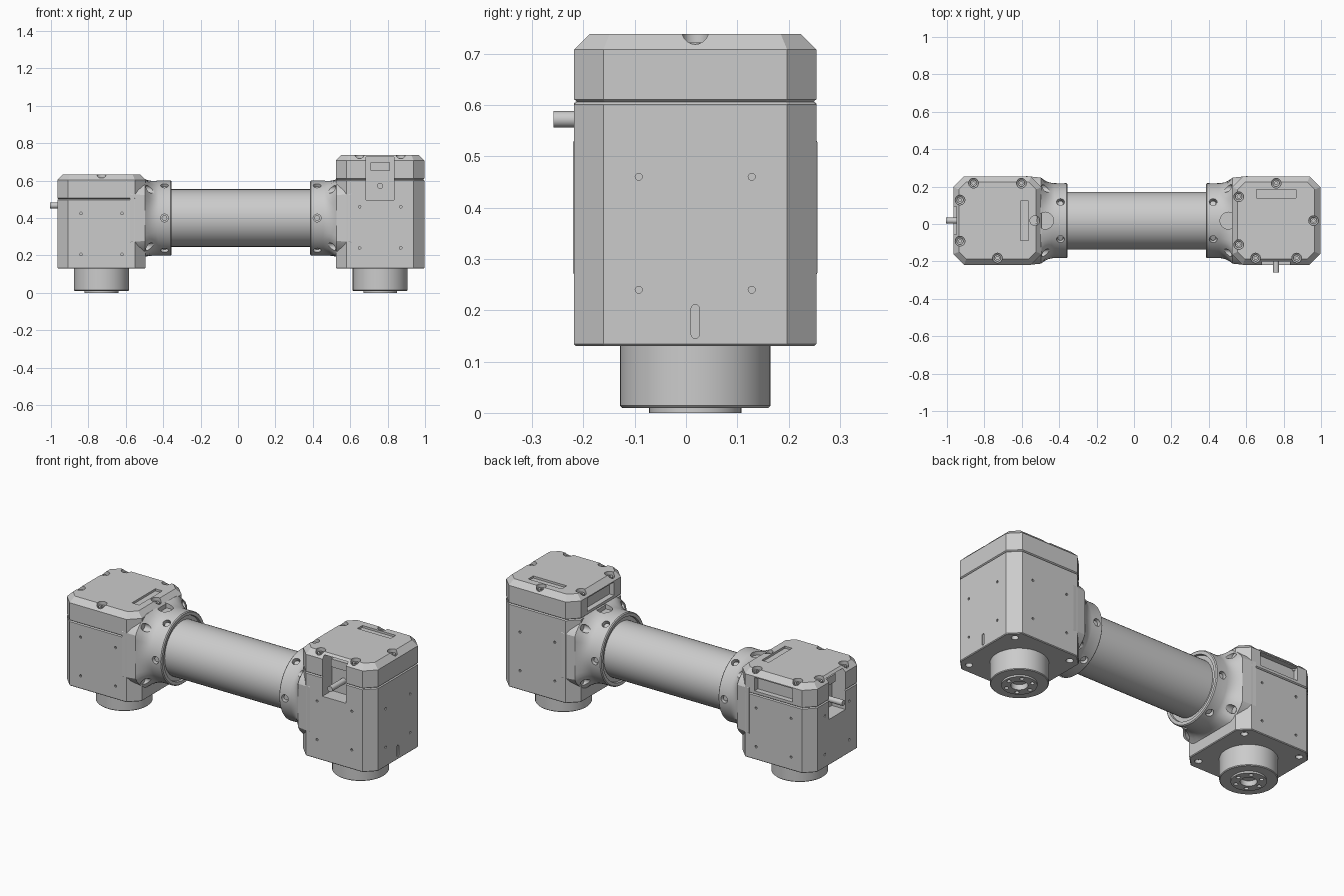
import bpy, bmesh
from math import sin, cos, pi, radians
from mathutils import Vector, Matrix

if "Cube" in bpy.data.objects:
    bpy.data.objects.remove(bpy.data.objects["Cube"])

MID, YC, ZC = 0.015, 0.018, 0.40     # mirror plane and tube axis
H, CH = 0.236, 0.057                 # housing half width, corner chamfer


class Part:
    """Collects solids in one mesh."""
    def __init__(self):
        self.bm = bmesh.new()

    def loft(self, rings):
        bm = self.bm
        vs = [[bm.verts.new(p) for p in r] for r in rings]
        n = len(vs[0])
        for a, b in zip(vs, vs[1:]):
            for i in range(n):
                j = (i + 1) % n
                bm.faces.new((a[i], a[j], b[j], b[i]))
        bm.faces.new(vs[0][::-1])
        bm.faces.new(vs[-1])

    def box(self, lo, hi):
        (a, b, c), (d, e, f) = lo, hi
        self.loft([[(a, b, z), (d, b, z), (d, e, z), (a, e, z)] for z in (c, f)])

    def lathe(self, origin, axis, profile, n=32):
        """profile: (distance along axis, radius)"""
        q = Vector(axis).to_track_quat('Z', 'Y')
        o = Vector(origin)
        self.loft([[o + q @ Vector((r * cos(2 * pi * i / n), r * sin(2 * pi * i / n), h))
                    for i in range(n)] for h, r in profile])

    def cyl(self, origin, axis, h0, h1, r, n=16):
        self.lathe(origin, axis, [(h0, r), (h1, r)], n)

    def move(self, m):
        self.bm.transform(m)

    def finish(self, name, cutter=None):
        bmesh.ops.recalc_face_normals(self.bm, faces=self.bm.faces)
        me = bpy.data.meshes.new(name)
        self.bm.to_mesh(me)
        self.bm.free()
        ob = bpy.data.objects.new(name, me)
        bpy.context.collection.objects.link(ob)
        if cutter:
            c = cutter.finish(name + "_cutter")
            c.hide_render = True
            mod = ob.modifiers.new("cut", 'BOOLEAN')
            mod.operation, mod.solver, mod.object = 'DIFFERENCE', 'EXACT', c
            bpy.context.view_layer.objects.active = ob
            bpy.ops.object.modifier_apply(modifier=mod.name)
            bpy.data.objects.remove(c)
        return ob


def octagon(z, inset=0.0):
    h, k = H - inset, H - CH - inset * 0.41
    return [(h, -k, z), (h, k, z), (k, h, z), (-k, h, z),
            (-h, k, z), (-h, -k, z), (-k, -h, z), (k, -h, z)]


def flange_ring(x, hy, hz, c, t):
    """Section blending from chamfered rectangle (t=0) to circle (t=1)."""
    pts = []
    for i in range(64):
        a = 2 * pi * i / 64
        u, v = cos(a), sin(a)
        r = min(hy / max(abs(u), 1e-6), hz / max(abs(v), 1e-6),
                (hy + hz - c) / (abs(u) + abs(v)))
        r = r * (1 - t) + 0.2 * t
        pts.append((x, r * u, r * v))
    return pts


LID_SCREWS = [(-.2, .128), (0, .2), (.2, 0), (-.2, -.128), (-.11, -.2), (.11, -.2)]


def build_joint(side, label, top, turn, dz):
    cx = MID + 0.745 * side
    seam = top - 0.132
    place = Matrix.Translation((cx, YC, 0))
    rot = Matrix.Rotation(turn, 4, 'Z')

    # lower housing with cable window, side holes and underside holes
    body, cut = Part(), Part()
    body.loft([octagon(.13, .004), octagon(.134), octagon(seam - .005), octagon(seam, .006)])
    cut.box((-.075, -.3, top - .242), (.075, -.15, seam + .05))
    cut.move(rot)
    for d in ((side, 0, 0), (0, 1, 0), (0, -1, 0)):
        for s in (-.11, .11):
            for z in (.24 + dz, .46 + dz):
                cut.cyl((-d[1] * s, d[0] * s, z), d, H - .02, H + .05, .007, 10)
    for sx in (-1, 1):
        for sy in (-1, 1):
            cut.cyl((sx * .178, sy * .178, 0), (0, 0, 1), .1, .15, .019)
    if side > 0:
        cut.loft([[(x, .008 * cos(2 * pi * (i + .5) / 16),
                    .178 + (.025 if i < 8 else -.025) + .008 * sin(2 * pi * (i + .5) / 16))
                   for i in range(16)] for x in (H - .006, H + .05)])
    body.move(place)
    cut.move(place)
    body.finish(label + "_housing", cut)

    # lid with screw notches, top slot, side pocket and cable window
    lid, cut = Part(), Part()
    lid.loft([octagon(seam, .006), octagon(seam + .005), octagon(top - .03), octagon(top, .03)])
    for x, y in LID_SCREWS:
        cut.lathe((x, y, top), (0, 0, 1), [(-.04, .012), (-.03, .026), (.03, .026)], 20)
    cut.box((-.105, .122, top - .012), (.105, .167, top + .05))
    cut.box((-.3, -.12, top - .112), (-H + .03, .12, top - .036))
    cut.box((-.075, -.3, seam - .05), (.075, -.15, top - .012))
    for p in (lid, cut):
        p.move(place @ rot)
    lid.finish(label + "_lid", cut)

    # lid screws
    screws, cut = Part(), Part()
    for x, y in LID_SCREWS:
        screws.cyl((x, y, top), (0, 0, 1), -.045, -.016, .018)
        cut.cyl((x, y, top), (0, 0, 1), -.026, .01, .009, 6)
    for p in (screws, cut):
        p.move(place @ rot)
    screws.finish(label + "_lid_screws", cut)

    # connector block and cable pin inside the window
    plug = Part()
    plug.box((-.052, -.19, top - .085), (.052, -.14, top - .04))
    plug.move(place @ rot)
    plug.finish(label + "_connector")
    pin = Part()
    pin.cyl((0, 0, top - .166), (0, -1, 0), .14, .276, .016, 20)
    pin.move(place @ rot)
    pin.finish(label + "_cable_pin")

    # round output foot
    foot, cut = Part(), Part()
    foot.lathe((cx, YC, 0), (0, 0, 1),
               [(0, .09), (.01, .09), (.01, .143), (.014, .147), (.14, .147)], 40)
    cut.cyl((cx, YC, 0), (0, 0, 1), -.02, .03, .043, 24)
    for i in range(6):
        a = i * pi / 3
        cut.cyl((cx + .068 * cos(a), YC + .068 * sin(a), 0), (0, 0, 1), -.02, .025, .011, 12)
    foot.finish(label + "_foot", cut)

    # flange from square housing to round tube (built at +x, mirrored for the other side)
    flange, cut, bolts = Part(), Part(), Part()
    rings = [flange_ring(x, hy, hz, .075, t) for x, hy, hz, t in (
        (.592, .238, .211, 0), (.512, .23, .208, 0), (.505, .227, .206, .1),
        (.49, .224, .205, .42), (.472, .22, .204, .72), (.455, .215, .203, .9),
        (.44, .2, .2, 1))]
    for x, r in ((.375, .2), (.37, .195), (.37, .178), (.382, .176), (.382, .15)):
        rings.append([(x, r * cos(2 * pi * i / 64), r * sin(2 * pi * i / 64)) for i in range(64)])
    flange.loft(rings)
    for i in range(6):
        a = i * pi / 3
        d = (0, cos(a), sin(a))
        cut.cyl((.408, 0, 0), d, .172, .26, .021)
        bolts.cyl((.408, 0, 0), d, .16, .186, .015)
    for sy in (-1, 1):
        for sz in (-1, 1):
            cut.cyl((0, sy * .172, sz * .153), (1, 0, 0), .40, .525, .021)
            bolts.cyl((0, sy * .172, sz * .153), (1, 0, 0), .508, .53, .016)
    cut.cyl((.49, 0, 0), (0, 0, 1), .178, .3, .045, 24)
    m = Matrix.Translation((MID, YC, ZC)) @ Matrix.Diagonal((side, 1, 1, 1))
    for p in (flange, cut, bolts):
        p.move(m)
    flange.finish(label + "_flange", cut)
    bolts.finish(label + "_flange_bolts")


build_joint(1, "right", .738, 0, 0)
build_joint(-1, "left", .633, radians(-90), -.035)

# connecting tube
tube = Part()
tube.cyl((MID, YC, ZC), (1, 0, 0), -.42, .42, .154, 48)
tube.finish("link_tube")

# smooth round surfaces, keep edges sharp
bpy.ops.object.select_all(action='DESELECT')
for ob in bpy.data.objects:
    ob.select_set(True)
    bpy.context.view_layer.objects.active = ob
bpy.ops.object.shade_smooth_by_angle(angle=radians(25))
